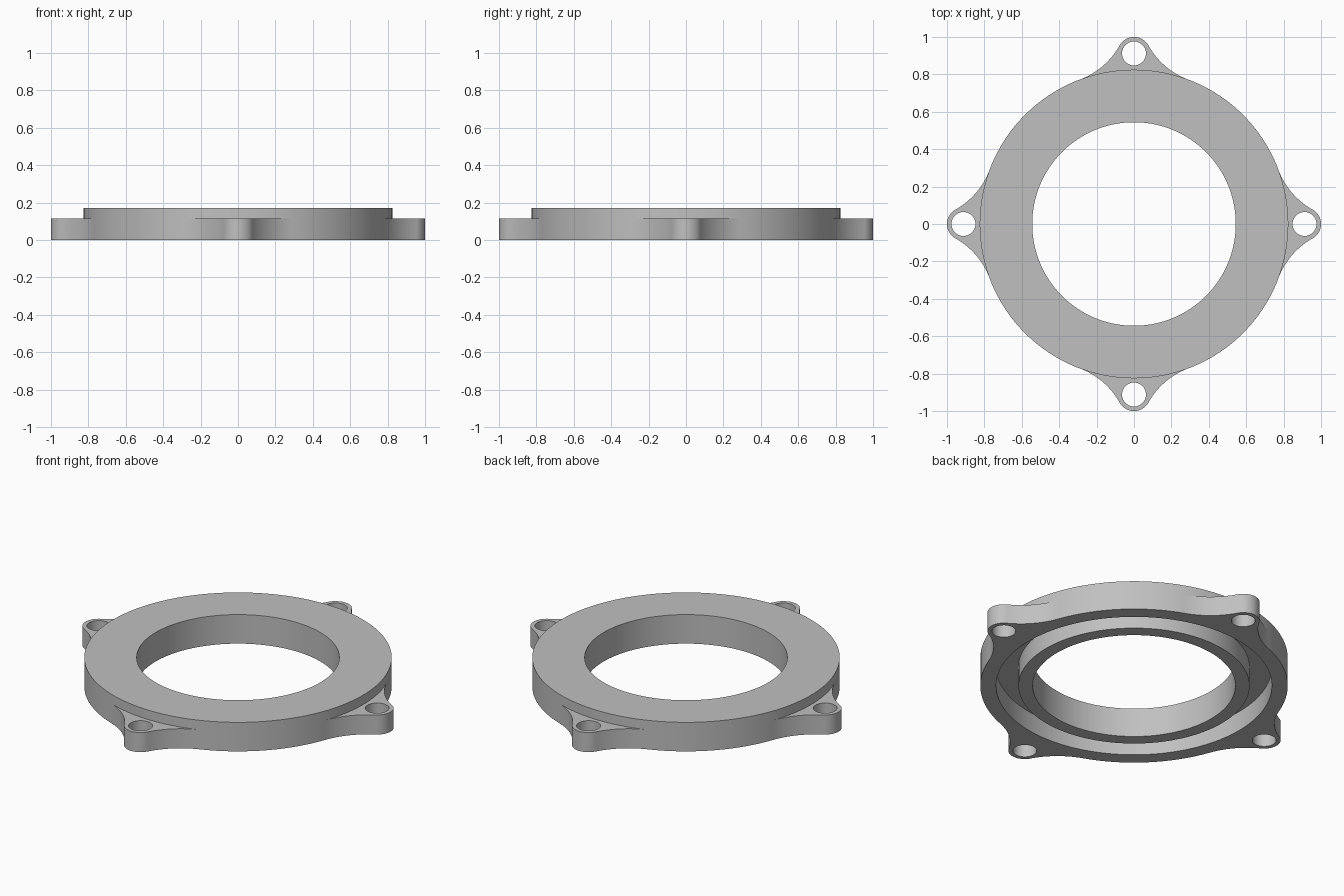
import bpy
import bmesh
from math import sin, cos, radians, pi, sqrt, atan2

cube = bpy.data.objects.get("Cube")
if cube:
    bpy.data.objects.remove(cube, do_unlink=True)

TOP, LUG_TOP = 0.172, 0.116               # heights
RING, BORE = 0.825, 0.544                 # body radii
GROOVE_OUT, GROOVE_IN = 0.74, 0.62        # underside groove radii
BOLT_Y, LUG_R, BOLT_R = 0.912, 0.088, 0.064
SPREAD = radians(20.5)                    # half angle where a lug meets the body

grey = bpy.data.materials.new("Plain grey")
grey.use_nodes = True
colour = (0.53, 0.53, 0.53, 1)
grey.diffuse_color = colour
grey.node_tree.nodes["Principled BSDF"].inputs["Base Color"].default_value = colour


def finish(bm, name):
    bmesh.ops.recalc_face_normals(bm, faces=bm.faces[:])
    mesh = bpy.data.meshes.new(name)
    bm.to_mesh(mesh)
    bm.free()
    mesh.materials.append(grey)
    obj = bpy.data.objects.new(name, mesh)
    bpy.context.collection.objects.link(obj)
    bpy.ops.object.select_all(action="DESELECT")
    obj.select_set(True)
    bpy.context.view_layer.objects.active = obj
    bpy.ops.object.shade_smooth_by_angle(angle=radians(30))
    return obj


def arc(cx, cy, r, a, b, n):
    return [(cx + r * cos(a + (b - a) * i / n), cy + r * sin(a + (b - a) * i / n))
            for i in range(n + 1)]


def loop_edges(bm, points):
    vs = [bm.verts.new((x, y, 0)) for x, y in points]
    return [bm.edges.new((v, vs[i - 1])) for i, v in enumerate(vs)]


# Ring body: cross-section with the underside groove, spun round z
bm = bmesh.new()
section = [(BORE, 0), (GROOVE_IN, 0), (GROOVE_IN, LUG_TOP), (GROOVE_OUT, LUG_TOP),
           (GROOVE_OUT, 0), (RING, 0), (RING, TOP), (BORE, TOP)]
verts = [bm.verts.new((r, 0, z)) for r, z in section]
edges = [bm.edges.new((v, verts[i - 1])) for i, v in enumerate(verts)]
bmesh.ops.spin(bm, geom=verts + edges, cent=(0, 0, 0), axis=(0, 0, 1),
               angle=2 * pi, steps=160, use_merge=True)
bmesh.ops.remove_doubles(bm, verts=bm.verts[:], dist=0.0001)
finish(bm, "ring_body")

# Lug outline: concave fillet tangent to both the body and the rounded tip
k = RING - LUG_R
s = (BOLT_Y ** 2 - k ** 2) / (2 * (BOLT_Y * cos(SPREAD) - k))
fillet = s - RING
fx, fy = s * sin(SPREAD), s * cos(SPREAD)
tip = atan2(fy - BOLT_Y, fx)
side = arc(fx, fy, fillet, -pi / 2 - SPREAD, tip - pi, 20)
right = side + arc(0, BOLT_Y, LUG_R, tip, pi / 2, 14)[1:]
left = [(-x, y) for x, y in reversed(right[:-1])]
inner = arc(0, 0, RING - 0.001, pi / 2 + SPREAD, pi / 2 - SPREAD, 20)[1:-1]
outline = right + left + inner

# Four mounting lugs with bolt holes
for i, name in enumerate(("back", "right", "front", "left")):
    bm = bmesh.new()
    edges = loop_edges(bm, outline)
    edges += loop_edges(bm, arc(0, BOLT_Y, BOLT_R, 0, 2 * pi, 40)[:-1])
    bmesh.ops.triangle_fill(bm, edges=edges, use_beauty=True)
    up = bmesh.ops.extrude_face_region(bm, geom=bm.faces[:], use_keep_orig=True)
    bmesh.ops.translate(bm, vec=(0, 0, LUG_TOP),
                        verts=[g for g in up["geom"] if isinstance(g, bmesh.types.BMVert)])
    lug = finish(bm, name + "_mounting_lug")
    lug.rotation_euler.z = -i * pi / 2
